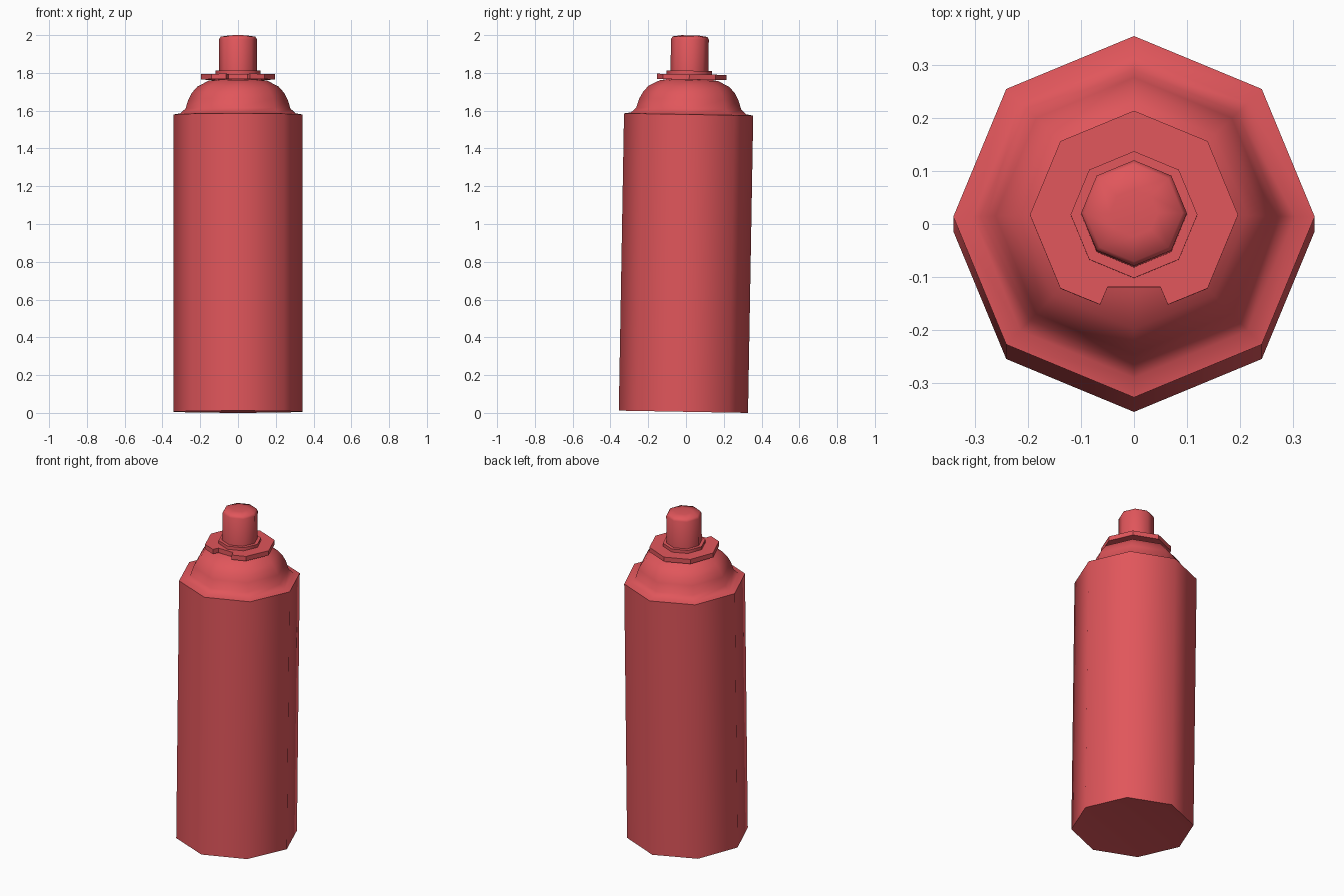
import bpy, bmesh
from math import sin, cos, pi, radians
from mathutils import Matrix

if "Cube" in bpy.data.objects:
    bpy.data.objects.remove(bpy.data.objects["Cube"])

SIDES = 8
# the whole can leans back very slightly
LEAN = Matrix.Translation((0, -0.0137, 0.006)) @ Matrix.Rotation(radians(-1), 4, 'X')

red = bpy.data.materials.new("can red")
red.use_nodes = True
red.diffuse_color = (0.75, 0.093, 0.105, 1)
red.node_tree.nodes["Principled BSDF"].inputs["Base Color"].default_value = red.diffuse_color


def finish(bm, name, angle):
    bmesh.ops.recalc_face_normals(bm, faces=bm.faces)
    mesh = bpy.data.meshes.new(name)
    bm.to_mesh(mesh)
    bm.free()
    mesh.materials.append(red)
    obj = bpy.data.objects.new(name, mesh)
    bpy.context.collection.objects.link(obj)
    obj.matrix_world = LEAN
    bpy.ops.object.select_all(action='DESELECT')
    obj.select_set(True)
    bpy.context.view_layer.objects.active = obj
    bpy.ops.object.shade_smooth_by_angle(angle=radians(angle))


def lathe(name, profile, angle=60):
    """Turn (radius, height) points into a closed eight-sided part."""
    bm = bmesh.new()
    rings = [[bm.verts.new((r * sin(2 * pi * i / SIDES), -r * cos(2 * pi * i / SIDES), z))
              for i in range(SIDES)] for r, z in profile]
    for low, high in zip(rings, rings[1:]):
        for i in range(SIDES):
            j = (i + 1) % SIDES
            bm.faces.new((low[i], low[j], high[j], high[i]))
    bm.faces.new(rings[0])
    bm.faces.new(rings[-1])
    finish(bm, name, angle)


# body with a shallow recessed base, and a domed shoulder
lathe("can_body", [(0.27, 0.008), (0.342, 0), (0.342, 1.574), (0.305, 1.58),
                   (0.278, 1.605), (0.262, 1.655), (0.243, 1.69), (0.215, 1.722),
                   (0.155, 1.753), (0.1, 1.762)])

# valve collar with a notch at the front
bm = bmesh.new()
R = 0.197
rim = [(R * sin(2 * pi * i / SIDES), -R * cos(2 * pi * i / SIDES)) for i in range(1, SIDES)]
notch = [(-0.064, -0.170), (-0.05, -0.137), (0.05, -0.137), (0.064, -0.170)]
base = bm.faces.new([bm.verts.new((x, y, 1.759)) for x, y in rim + notch])
top = bmesh.ops.extrude_face_region(bm, geom=[base], use_keep_orig=True)["geom"]
bmesh.ops.translate(bm, vec=(0, 0, 0.028),
                    verts=[v for v in top if isinstance(v, bmesh.types.BMVert)])
finish(bm, "valve_collar", 30)

# stem ring and spray button
lathe("stem_ring", [(0.12, 1.75), (0.12, 1.806)])
lathe("spray_button", [(0.1, 1.79), (0.1, 1.972), (0.092, 1.986), (0.045, 1.993)])
